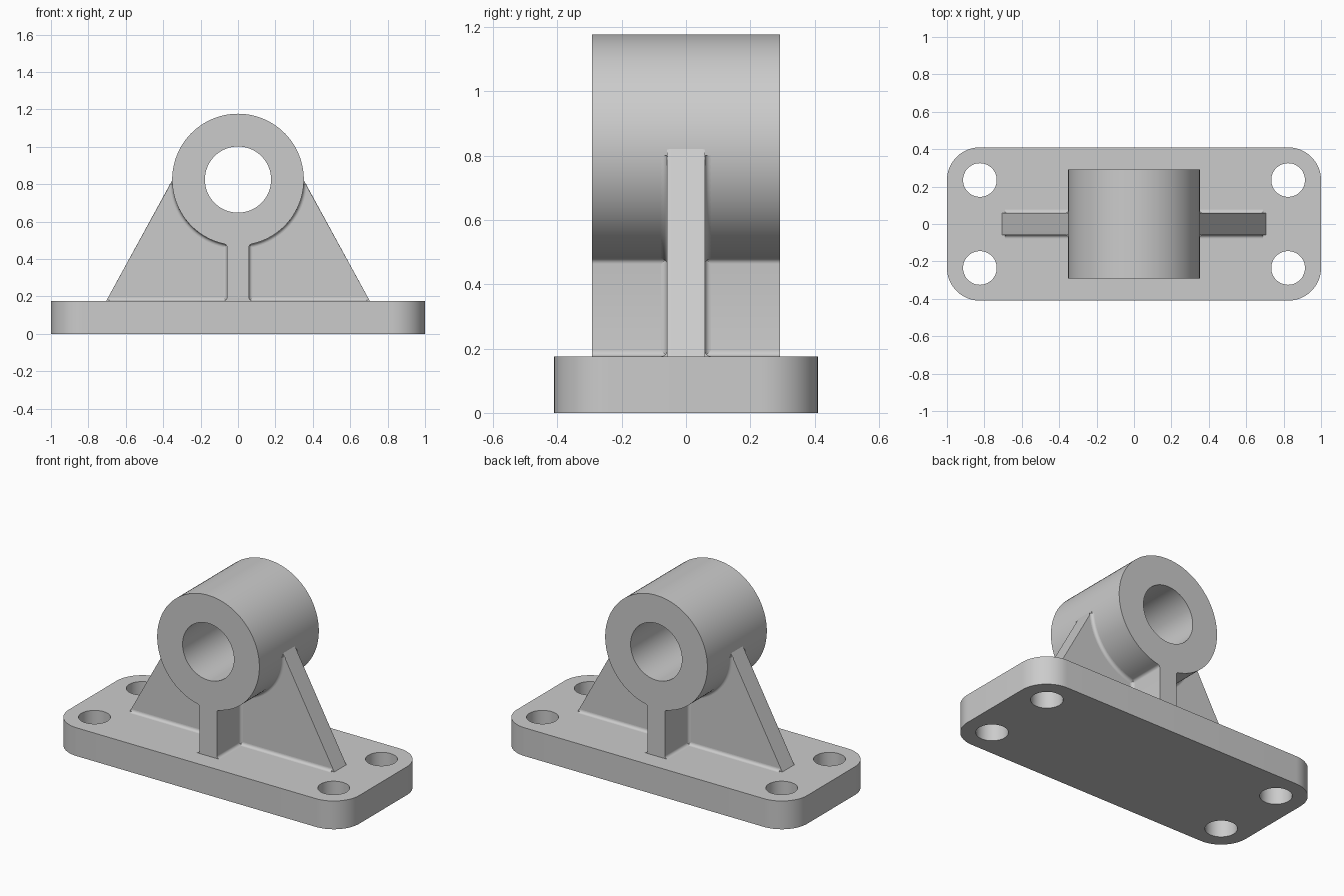
import bpy, bmesh
from math import sin, cos, pi, radians, sqrt, atan2
from mathutils import Vector

if "Cube" in bpy.data.objects:
    bpy.data.objects.remove(bpy.data.objects["Cube"])

TOP = 0.176             # top of the base plate
CZ, R, BORE = 0.825, 0.352, 0.177
W, F = 0.059, 0.018     # half thickness of the webs, fillet radius


def arc(cx, cy, r, a0, a1, n):
    return [(cx + r * cos(a0 + (a1 - a0) * i / n),
             cy + r * sin(a0 + (a1 - a0) * i / n)) for i in range(n + 1)]


def circle(cx, cy, r, n=64):
    return arc(cx, cy, r, 0, 2 * pi, n)[:-1]


def smooth(ob, angle=30):
    bpy.ops.object.select_all(action='DESELECT')
    ob.select_set(True)
    bpy.context.view_layer.objects.active = ob
    bpy.ops.object.shade_smooth_by_angle(angle=radians(angle))


def plate(name, loops, half, upright=False):
    """Filled outline (with holes) extruded by half on both sides."""
    cu = bpy.data.curves.new(name, 'CURVE')
    cu.dimensions, cu.fill_mode, cu.extrude = '2D', 'BOTH', half
    for loop in loops:
        sp = cu.splines.new('POLY')
        sp.points.add(len(loop) - 1)
        for p, (x, y) in zip(sp.points, loop):
            p.co = (x, y, 0, 1)
        sp.use_cyclic_u = True
    tmp = bpy.data.objects.new(name + "_outline", cu)
    bpy.context.collection.objects.link(tmp)
    bpy.context.view_layer.update()
    me = bpy.data.meshes.new_from_object(
        tmp.evaluated_get(bpy.context.evaluated_depsgraph_get()))
    bpy.data.objects.remove(tmp)
    me.name = name
    bm = bmesh.new()
    bm.from_mesh(me)
    bmesh.ops.remove_doubles(bm, verts=bm.verts, dist=1e-5)
    if upright:
        for v in bm.verts:
            v.co = (v.co.x, -v.co.z, v.co.y)
    bmesh.ops.recalc_face_normals(bm, faces=bm.faces)
    bm.to_mesh(me)
    bm.free()
    ob = bpy.data.objects.new(name, me)
    bpy.context.collection.objects.link(ob)
    smooth(ob)
    return ob


def mirror(ob, x, y):
    m = ob.modifiers.new("Mirror", 'MIRROR')
    m.use_axis = (x, y, False)
    m.use_mirror_merge = False


# base plate with rounded corners and four bolt holes
HX, HY, CR = 1.0, 0.41, 0.176
outline = []
for i, (sx, sy) in enumerate([(1, 1), (-1, 1), (-1, -1), (1, -1)]):
    outline += arc(sx * (HX - CR), sy * (HY - CR), CR, i * pi / 2, (i + 1) * pi / 2, 16)
holes = [circle(sx * 0.824, sy * 0.235, 0.09, 48) for sx in (1, -1) for sy in (1, -1)]
base = plate("base_plate", [outline] + holes, TOP / 2)
base.location.z = TOP / 2

# bearing barrel and the cross web below it, as one keyhole profile
fz = CZ - sqrt((R + F) ** 2 - (W + F) ** 2)
fa = atan2(CZ - fz, -(W + F))
side = arc(0, CZ, R, pi / 2, fa - pi, 48)
side += arc(W + F, fz, F, fa, pi, 6)
side += arc(W + F, TOP + F, F, pi, 1.5 * pi, 6)
keyhole = side + [(-x, z) for x, z in reversed(side[1:])]
plate("bearing_barrel", [keyhole, circle(0, CZ, BORE)], 0.2925, upright=True)

# side ribs with rounded sloping edges
foot, head = (0.719, 0.15), (0.335, 0.852)
rib = plate("side_rib", [[(0, 0.15), foot, head] + arc(0, CZ, 0.336, 0.07, -pi / 2, 24)],
            W, upright=True)
bm = bmesh.new()
bm.from_mesh(rib.data)
slope = [e for e in bm.edges
         if e.calc_length() > 0.7 and abs(e.verts[0].co.y - e.verts[1].co.y) < 1e-4
         and all(min(abs(v.co.x - foot[0]), abs(v.co.x - head[0])) < 1e-4 for v in e.verts)]
bmesh.ops.bevel(bm, geom=slope, offset=F, segments=5, profile=0.5, affect='EDGES')
bm.to_mesh(rib.data)
bm.free()
smooth(rib)
mirror(rib, True, False)


# fillets where the ribs meet the base, the barrel and the cross web
def fillet(bm, path, n=6):
    rings = []
    for p, u, v in path:
        p, u, v = Vector(p), Vector(u), Vector(v)
        c = p + F * (u + v)
        pts = [c - F * (sin(t) * v + cos(t) * u)
               for t in (pi / 2 * i / n for i in range(n + 1))]
        rings.append([bm.verts.new(q) for q in pts + [p - 0.003 * (u + v)]])
    for a, b in zip(rings, rings[1:]):
        for i in range(n + 2):
            j = (i + 1) % (n + 2)
            bm.faces.new((a[i], a[j], b[j], b[i]))
    bm.faces.new(rings[0])
    bm.faces.new(rings[-1])


X, Y, Z = (1, 0, 0), (0, 1, 0), (0, 0, 1)
bm = bmesh.new()
fillet(bm, [((x, W, TOP), Y, Z) for x in (W, 0.69)])
fillet(bm, [((W, W, z), X, Y) for z in (TOP, 0.48)])
fillet(bm, [((R * cos(a), W, CZ + R * sin(a)), Y, (cos(a), 0, sin(a)))
            for a in (radians(-80 + 76 * i / 24) for i in range(25))])
bmesh.ops.recalc_face_normals(bm, faces=bm.faces)
me = bpy.data.meshes.new("rib_fillets")
bm.to_mesh(me)
bm.free()
fillets = bpy.data.objects.new("rib_fillets", me)
bpy.context.collection.objects.link(fillets)
smooth(fillets)
mirror(fillets, True, True)
